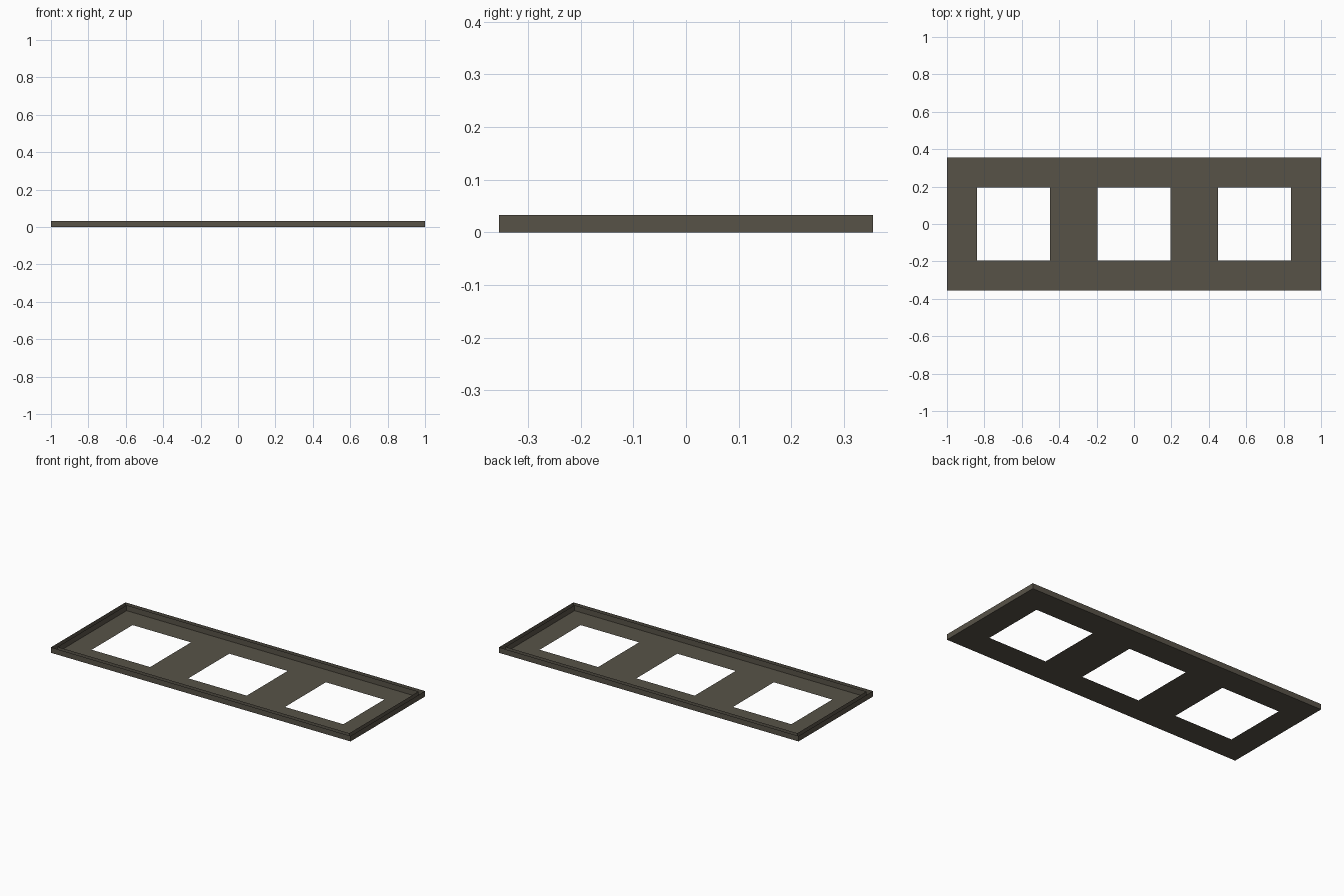
import bpy, bmesh

if "Cube" in bpy.data.objects:
    bpy.data.objects.remove(bpy.data.objects["Cube"])

HX, HY, H = 1.0, 0.355, 0.033   # half length, half width, rim height
HOLE = 0.195                    # half size of the square openings
CENTRES = (-0.645, 0.0, 0.645)

mat = bpy.data.materials.new("dark_taupe")
mat.diffuse_color = (0.097, 0.086, 0.064, 1)
mat.use_nodes = True
mat.node_tree.nodes["Principled BSDF"].inputs["Base Color"].default_value = mat.diffuse_color


def finish(name, bm):
    bmesh.ops.remove_doubles(bm, verts=bm.verts, dist=1e-5)
    mesh = bpy.data.meshes.new(name)
    bm.to_mesh(mesh)
    bm.free()
    mesh.materials.append(mat)
    obj = bpy.data.objects.new(name, mesh)
    bpy.context.collection.objects.link(obj)
    return obj


# Floor sheet: a grid of cells, leaving out the three openings
xs = [-HX] + [c + s * HOLE for c in CENTRES for s in (-1, 1)] + [HX]
ys = [-HY, -HOLE, HOLE, HY]
bm = bmesh.new()
for i in range(len(xs) - 1):
    for j in range(3):
        if j == 1 and i % 2 == 1:
            continue
        corners = ((xs[i], ys[j]), (xs[i + 1], ys[j]),
                   (xs[i + 1], ys[j + 1]), (xs[i], ys[j + 1]))
        bm.faces.new([bm.verts.new((x, y, 0)) for x, y in corners])
finish("floor_sheet", bm)


# Upright rims: thin open walls with outward faces
def rim(name, inset):
    a, b = HX - inset, HY - inset
    ring = [(-a, -b), (a, -b), (a, b), (-a, b)]
    bm = bmesh.new()
    for (x0, y0), (x1, y1) in zip(ring, ring[1:] + ring[:1]):
        bm.faces.new([bm.verts.new(p) for p in
                      ((x0, y0, 0), (x1, y1, 0), (x1, y1, H), (x0, y0, H))])
    finish(name, bm)


rim("outer_rim", 0.0)
rim("inner_rim", 0.026)
